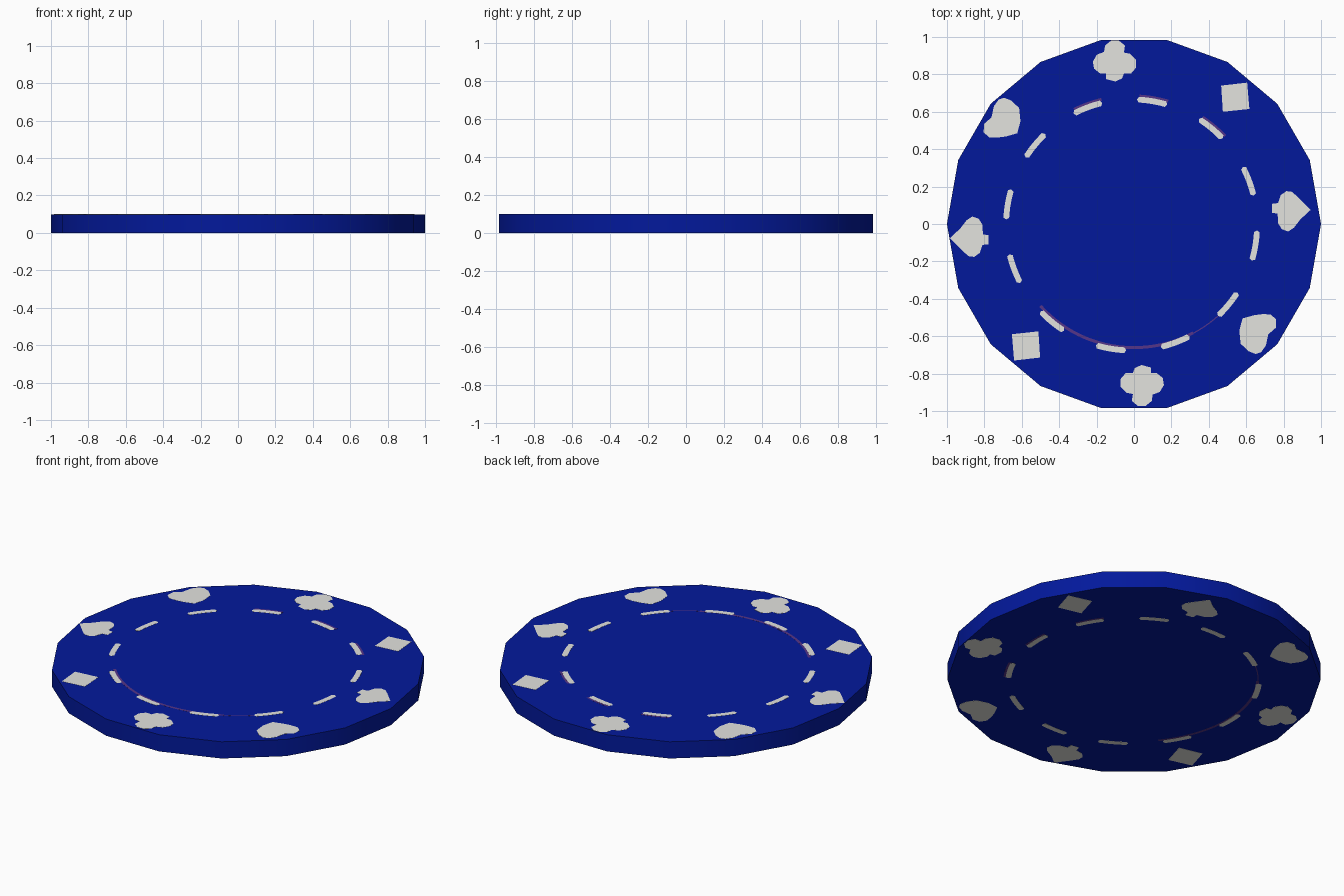
import bpy, bmesh, math

if "Cube" in bpy.data.objects:
    bpy.data.objects.remove(bpy.data.objects["Cube"])

H = 0.1          # chip height
INLAY = 0.0007   # how far the inlays stand above the disc faces


def material(name, rgb):
    m = bpy.data.materials.new(name)
    m.diffuse_color = (*rgb, 1)
    m.use_nodes = True
    m.node_tree.nodes["Principled BSDF"].inputs["Base Color"].default_value = m.diffuse_color
    return m


blue = material("deep_blue", (0.0008, 0.0095, 0.33))
white = material("off_white", (0.77, 0.77, 0.735))
purple = material("muted_purple", (0.09, 0.035, 0.25))


def prisms(name, outlines, z0, z1, mat):
    """Extrude flat outlines from z0 to z1 into one object."""
    bm = bmesh.new()
    for pts in outlines:
        low = [bm.verts.new((x, y, z0)) for x, y in pts]
        top = [bm.verts.new((x, y, z1)) for x, y in pts]
        bm.faces.new(top)
        bm.faces.new(low[::-1])
        n = len(pts)
        for i in range(n):
            j = (i + 1) % n
            bm.faces.new((low[i], low[j], top[j], top[i]))
    bmesh.ops.recalc_face_normals(bm, faces=bm.faces)
    me = bpy.data.meshes.new(name)
    bm.to_mesh(me)
    bm.free()
    me.materials.append(mat)
    ob = bpy.data.objects.new(name, me)
    bpy.context.collection.objects.link(ob)
    return ob


def inlay(name, outlines, mat, sink=0):
    """Inlay on the upper face, and turned over (about the 40 degree line) below."""
    c, s = math.cos(math.radians(80)), math.sin(math.radians(80))
    turned = [[(c * x + s * y, s * x - c * y) for x, y in pts] for pts in outlines]
    prisms("upper_" + name, outlines, H - 0.003, H - sink, mat)
    prisms("lower_" + name, turned, sink, 0.003, mat)


def arc(cx, cy, r, width, a0, a1, steps, rounded=False):
    """Curved strip outline between two angles in degrees."""
    def ring(rad, trim):
        out = []
        for i in range(steps + 1):
            a = math.radians(a0 + trim + (a1 - a0 - 2 * trim) * i / steps)
            out.append((cx + rad * math.cos(a), cy + rad * math.sin(a)))
        return out
    trim = 0.8 if rounded else 0
    pts = ring(r + width / 2, trim)
    if rounded:
        a = math.radians(a1)
        pts.append((cx + r * math.cos(a), cy + r * math.sin(a)))
    pts += ring(r - width / 2, trim)[::-1]
    if rounded:
        a = math.radians(a0)
        pts.append((cx + r * math.cos(a), cy + r * math.sin(a)))
    return pts


def both(pts, cx, cy):
    """The outline and its half-turn copy about a centre."""
    return [pts, [(2 * cx - x, 2 * cy - y) for x, y in pts]]


# Eighteen-sided disc with softly shaded rim
rim = [(math.cos(math.radians(20 * i)), math.sin(math.radians(20 * i)))
       for i in range(18)]
disc = prisms("chip_disc", [rim], INLAY, H - INLAY, blue)
bpy.context.view_layer.objects.active = disc
disc.select_set(True)
bpy.ops.object.shade_smooth_by_angle(angle=math.radians(30))
disc.select_set(False)

# Suit inlays
spade = [(.944, .075), (.875, .145), (.845, .172), (.815, .176), (.785, .155),
         (.77, .112), (.737, .108), (.737, .06), (.768, .055), (.77, .005),
         (.79, -.028), (.825, -.04), (.855, -.02), (.89, .025)]
heart = [(.58, -.505), (.64, -.488), (.685, -.482), (.73, -.483), (.76, -.51),
         (.758, -.555), (.718, -.59), (.705, -.65), (.68, -.685), (.65, -.695),
         (.612, -.68), (.57, -.64), (.563, -.57)]
diamond = [(.466, .74), (.605, .756), (.617, .615), (.475, .6)]
club = [(-.15, .775), (-.10, .762), (-.064, .778), (-.054, .804), (-.016, .804),
        (.011, .836), (.011, .879), (-.02, .91), (-.054, .917), (-.048, .954),
        (-.08, .98), (-.123, .98), (-.155, .954), (-.16, .92), (-.198, .906),
        (-.22, .869), (-.214, .831), (-.18, .804), (-.15, .804)]
inlay("spades", both(spade, -.02, 0), white)
inlay("hearts", both(heart, -.022, -.01), white)
inlay("diamonds", both(diamond, -.018, .013), white)
inlay("clubs", both(club, -.03, .004), white)

# Ring of twelve dashes
dashes = [arc(-.013, -.005, .671, .031, 20.5 + 30 * k - 7, 20.5 + 30 * k + 7, 5, True)
          for k in range(12)]
inlay("dash_ring", dashes, white)

# Faint purple line beside the dashes
lines = [arc(0, .012, .673, .016, -138, -62, 24),
         arc(0, .012, .675, .006, -62, -40, 8)]
lines += [arc(-.013, -.005, .69, .016, a - 7, a + 6, 5) for a in (50.5, 80.5, 110.5)]
inlay("purple_line", lines, purple, INLAY / 2)
